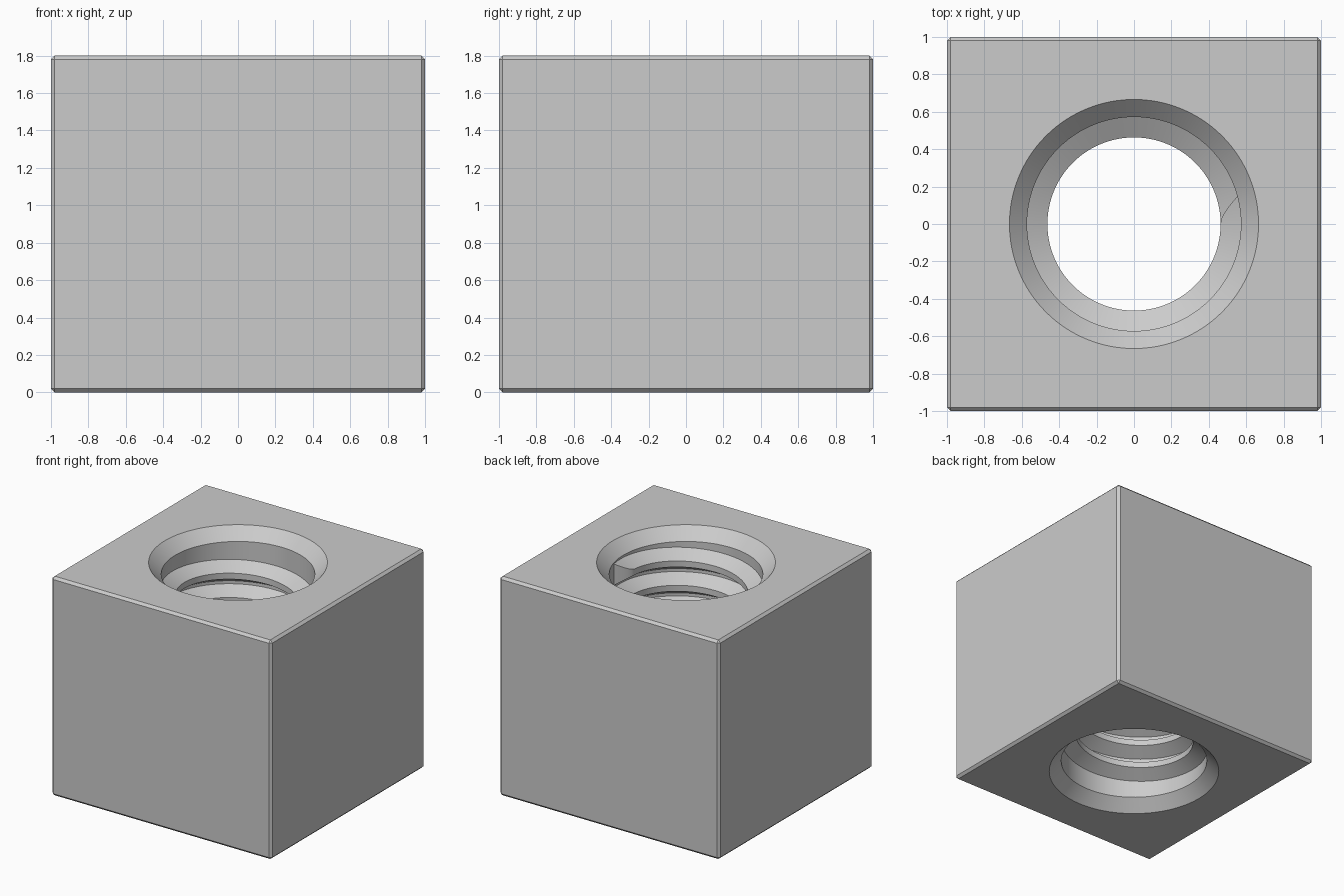
import bpy
import bmesh
from math import cos, sin, pi, radians, tan

if "Cube" in bpy.data.objects:
    bpy.data.objects.remove(bpy.data.objects["Cube"], do_unlink=True)

HEIGHT = 1.8
ROOT, CREST, MOUTH = 0.572, 0.463, 0.666   # bore radii
PITCH, TURNS, START = 0.2, 7, 0.2
SIDES = 96
FADE = radians(15)

steel = bpy.data.materials.new("grey_steel")
steel.use_nodes = True
grey = (0.6, 0.6, 0.6, 1)
steel.diffuse_color = grey
steel.node_tree.nodes["Principled BSDF"].inputs["Base Color"].default_value = grey


def make_object(name, bm):
    bmesh.ops.recalc_face_normals(bm, faces=bm.faces)
    mesh = bpy.data.meshes.new(name)
    bm.to_mesh(mesh)
    bm.free()
    obj = bpy.data.objects.new(name, mesh)
    bpy.context.collection.objects.link(obj)
    mesh.materials.append(steel)
    return obj


def activate(obj):
    bpy.ops.object.select_all(action="DESELECT")
    obj.select_set(True)
    bpy.context.view_layer.objects.active = obj


def skin(bm, rings, closed):
    """Join successive vertex rings with quads."""
    for a, b in zip(rings, rings[1:]):
        n = len(a)
        for i in range(n if closed else n - 1):
            j = (i + 1) % n
            bm.faces.new((a[i], a[j], b[j], b[i]))


# Block with fine chamfered edges
bm = bmesh.new()
bmesh.ops.create_cube(bm, size=2)
for v in bm.verts:
    v.co.z = (v.co.z + 1) * HEIGHT / 2
bmesh.ops.bevel(bm, geom=bm.edges[:], offset=0.02, segments=1, affect="EDGES")
block = make_object("block", bm)

# Bore cutter: straight hole with a countersink at each mouth
sink = MOUTH - ROOT
over = 0.1
profile = [(MOUTH + over, -over), (ROOT, sink),
           (ROOT, HEIGHT - sink), (MOUTH + over, HEIGHT + over)]
bm = bmesh.new()
rings = [[bm.verts.new((r * cos(2 * pi * i / SIDES), r * sin(2 * pi * i / SIDES), z))
          for i in range(SIDES)] for r, z in profile]
skin(bm, rings, True)
bm.faces.new(rings[0])
bm.faces.new(rings[-1])
cutter = make_object("bore_cutter", bm)
cutter.hide_render = True

cut = block.modifiers.new("bore", "BOOLEAN")
cut.operation = "DIFFERENCE"
cut.solver = "EXACT"
cut.object = cutter
activate(block)
bpy.ops.object.modifier_apply(modifier="bore")
bpy.data.objects.remove(cutter, do_unlink=True)

# Helical thread ridge, its crest running out into the bore at both ends
bm = bmesh.new()
half_root = PITCH * 7 / 16
embed = 0.01
sweep = TURNS * 2 * pi
fade_steps = 8
angles = [-FADE * (1 - k / fade_steps) for k in range(fade_steps)]
angles += [sweep * k / (TURNS * SIDES) for k in range(TURNS * SIDES + 1)]
angles += [sweep + FADE * (k + 1) / fade_steps for k in range(fade_steps)]
rings = []
for a in angles:
    t = max(-a, a - sweep, 0) / FADE
    depth = (ROOT - CREST) * (1 - t * t)
    half_crest = half_root - depth * tan(pi / 6)
    z = START + PITCH * a / (2 * pi)
    section = [(ROOT + embed, -half_root), (ROOT, -half_root),
               (ROOT - depth, -half_crest), (ROOT - depth, half_crest),
               (ROOT, half_root), (ROOT + embed, half_root)]
    rings.append([bm.verts.new((r * cos(a), r * sin(a), z + dz)) for r, dz in section])
skin(bm, rings, True)
bm.faces.new(rings[0])
bm.faces.new(rings[-1])
thread = make_object("thread", bm)

for obj in (block, thread):
    activate(obj)
    bpy.ops.object.shade_smooth_by_angle(angle=radians(20))
